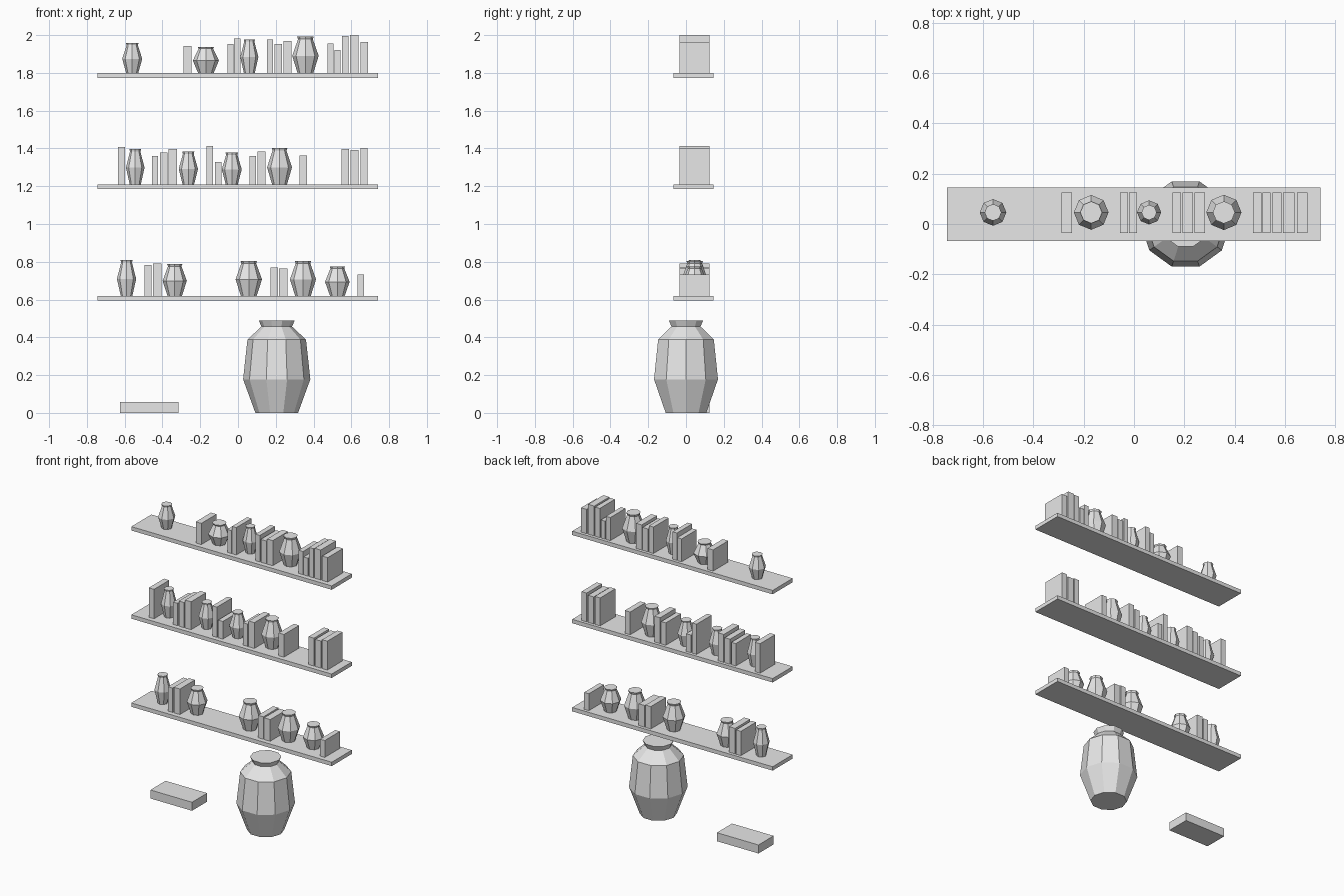
import bpy, math

grey = bpy.data.materials.new("light grey")
grey.diffuse_color = (0.8, 0.8, 0.8, 1)


def add_mesh(name, verts, faces):
    mesh = bpy.data.meshes.new(name)
    mesh.from_pydata(verts, [], faces)
    mesh.materials.append(grey)
    obj = bpy.data.objects.new(name, mesh)
    bpy.context.collection.objects.link(obj)
    return obj


def box(name, x0, x1, y0, y1, z0, z1):
    verts = [(x, y, z) for z in (z0, z1) for x, y in ((x0, y0), (x1, y0), (x1, y1), (x0, y1))]
    faces = [(3, 2, 1, 0), (4, 5, 6, 7)]
    faces += [(i, (i + 1) % 4, (i + 1) % 4 + 4, i + 4) for i in range(4)]
    return add_mesh(name, verts, faces)


def lathe(name, x, y, z, profile, sides):
    """Faceted closed pot from (radius, height) pairs."""
    verts = [(x + r * math.cos(math.tau * i / sides), y + r * math.sin(math.tau * i / sides), z + h)
             for r, h in profile for i in range(sides)]
    faces = []
    for k in range(len(profile) - 1):
        for i in range(sides):
            j = (i + 1) % sides
            a, b = k * sides, (k + 1) * sides
            faces.append((a + i, a + j, b + j, b + i))
    last = (len(profile) - 1) * sides
    faces += [tuple(reversed(range(sides))), tuple(range(last, last + sides))]
    return add_mesh(name, verts, faces)


BOOK_Y = (-0.035, 0.125)
VASE_Y = 0.046
# Small vase shape: fractions of radius and height
VASE = [(0.6, 0), (1, 0.47), (0.56, 0.93), (0.63, 1)]

# Each shelf: top height, vases (x, radius, height), books (x0, x1, top z)
shelves = {
    "upper": (1.80,
              [(-0.56, .053, .158), (-0.17, .069, .138), (0.06, .048, .178), (0.357, .07, .192)],
              [(-.288, -.247, 1.942), (-.055, -.023, 1.953), (-.02, .012, 1.983), (.153, .186, 1.977),
               (.193, .234, 1.953), (.24, .282, 1.968), (.473, .506, 1.955), (.511, .543, 1.92),
               (.551, .585, 1.995), (.592, .637, 2.0), (.648, .689, 1.963)]),
    "middle": (1.21,
               [(-.544, .049, .187), (-.263, .051, .173), (-.033, .053, .168), (.22, .066, .192)],
               [(-.636, -.597, 1.407), (-.456, -.423, 1.36), (-.414, -.374, 1.378), (-.367, -.323, 1.397),
                (-.166, -.132, 1.412), (-.123, -.088, 1.328), (.062, .096, 1.36), (.104, .146, 1.383),
                (.326, .365, 1.362), (.548, .587, 1.397), (.596, .638, 1.391), (.648, .686, 1.403)]),
    "lower": (0.62,
              [(-.59, .051, .19), (-.335, .064, .168), (.057, .07, .185), (.344, .069, .185),
               (.526, .065, .156)],
              [(-.494, -.459, .783), (-.451, -.406, .791), (.173, .212, .77), (.218, .263, .765),
               (.632, .667, .733)]),
}

for name, (z, vases, books) in shelves.items():
    box(name + "_shelf", -0.743, 0.741, -0.067, 0.145, z - 0.026, z)
    for i, (x, r, h) in enumerate(vases):
        lathe(f"{name}_vase_{i + 1}", x, VASE_Y, z, [(r * a, h * b) for a, b in VASE], 8)
    for i, (x0, x1, top) in enumerate(books):
        box(f"{name}_book_{i + 1}", x0, x1, *BOOK_Y, z, top)

# Large floor urn and low block
lathe("floor_urn", 0.205, 0, 0,
      [(.113, 0), (.178, .178), (.155, .388), (.081, .457), (.095, .489)], 10)
box("floor_block", -0.624, -0.316, *BOOK_Y, 0, 0.057)
